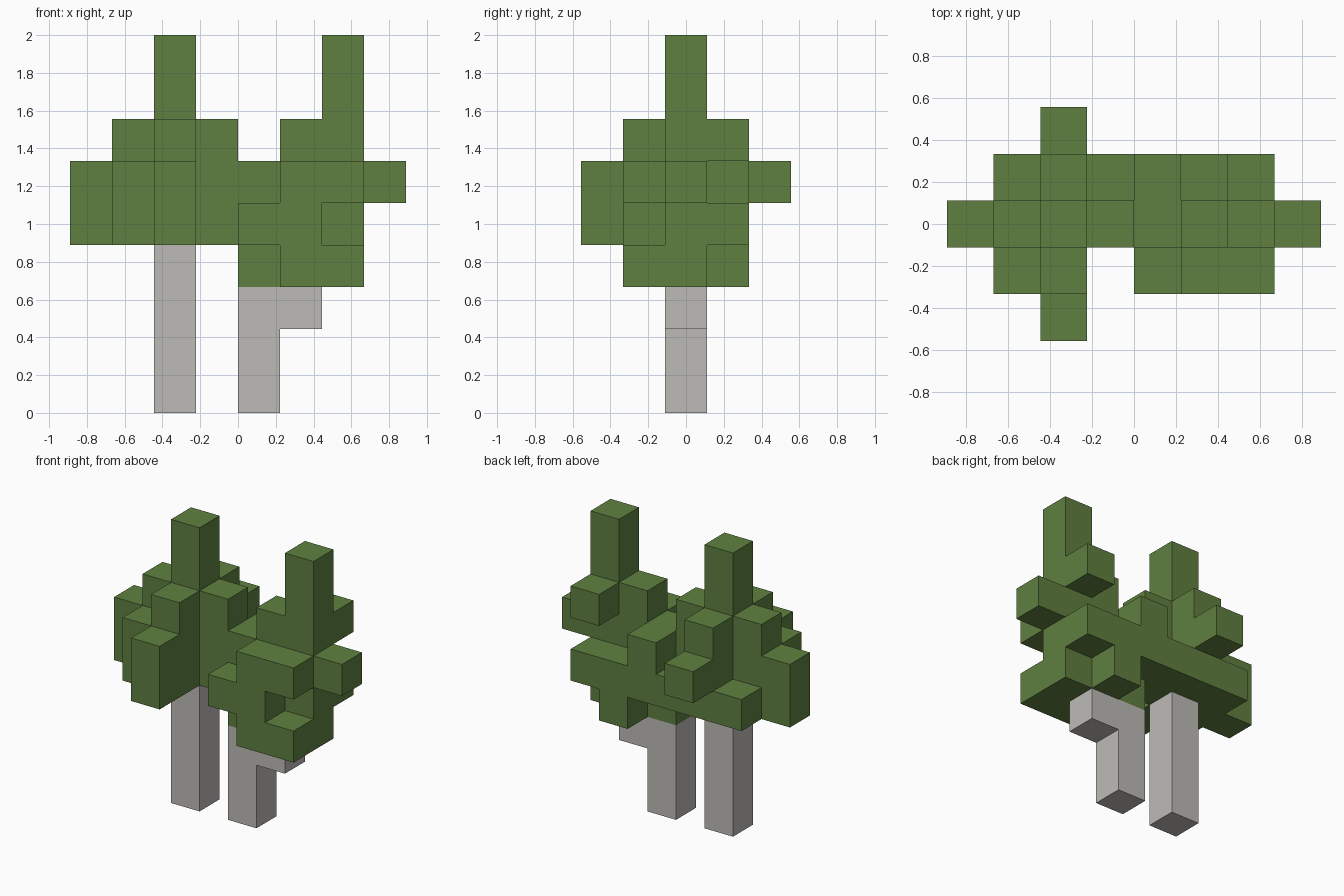
import bpy
import bmesh
from mathutils import Vector

cube = bpy.data.objects.get("Cube")
if cube:
    bpy.data.objects.remove(cube, do_unlink=True)

UNIT = 2 / 9  # edge length of one block


def make_material(name, color):
    mat = bpy.data.materials.new(name)
    mat.use_nodes = True
    mat.diffuse_color = (*color, 1)
    bsdf = mat.node_tree.nodes["Principled BSDF"]
    bsdf.inputs["Base Color"].default_value = (*color, 1)
    bsdf.inputs["Roughness"].default_value = 0.9
    return mat


def fill(*boxes):
    """Blocks inside inclusive (x, y, z) cell ranges."""
    return {(x, y, z)
            for (x0, x1), (y0, y1), (z0, z1) in boxes
            for x in range(x0, x1 + 1)
            for y in range(y0, y1 + 1)
            for z in range(z0, z1 + 1)}


def build_blocks(name, cells, solid, mat):
    """Skin the blocks, leaving out faces buried in neighbouring blocks."""
    bm = bmesh.new()
    for cell in cells:
        center = Vector(cell) + Vector((0.5, 0, 0.5))
        for axis in range(3):
            for sign in (-1, 1):
                normal = Vector((0, 0, 0))
                normal[axis] = sign
                if tuple(int(c + n) for c, n in zip(cell, normal)) in solid:
                    continue
                u = Vector((0, 0, 0))
                u[(axis + 1) % 3] = 0.5
                v = normal.cross(u)
                mid = center + normal / 2
                corners = (mid - u - v, mid + u - v, mid + u + v, mid - u + v)
                bm.faces.new([bm.verts.new(c * UNIT) for c in corners])
    bmesh.ops.remove_doubles(bm, verts=bm.verts[:], dist=0.001)
    mesh = bpy.data.meshes.new(name)
    bm.to_mesh(mesh)
    bm.free()
    mesh.materials.append(mat)
    obj = bpy.data.objects.new(name, mesh)
    bpy.context.collection.objects.link(obj)


bark = make_material("pale bark", (0.51, 0.497, 0.474))
leaf = make_material("leaf green", (0.114, 0.216, 0.051))

# Straight trunk, and a shorter trunk with a side branch
right_trunk = fill(((-2, -2), (0, 0), (0, 3)))
left_trunk = fill(((0, 0), (0, 0), (0, 2)), ((1, 1), (0, 0), (2, 2)))

leaves = fill(
    # right crown: core, spire, arms
    ((-3, -1), (0, 0), (4, 6)),
    ((-2, -2), (0, 0), (7, 8)),
    ((-4, -4), (0, 0), (4, 5)),
    ((-2, -2), (-1, 1), (4, 6)),
    ((-3, -3), (-1, -1), (4, 5)),
    ((-2, -2), (-2, -2), (4, 5)),
    ((-2, -2), (2, 2), (5, 5)),
    # low hedge along the back of both crowns
    ((-3, 2), (1, 1), (4, 4)),
    # left crown: core, spire, side arm
    ((0, 2), (0, 0), (3, 5)),
    ((1, 2), (0, 0), (6, 6)),
    ((2, 2), (0, 0), (7, 8)),
    ((3, 3), (0, 0), (5, 5)),
    # left crown: front clumps around an open notch
    ((1, 1), (-1, -1), (3, 5)),
    ((0, 0), (-1, -1), (4, 4)),
    ((2, 2), (-1, -1), (3, 3)),
    ((2, 2), (-1, -1), (5, 5)),
    # left crown: back clumps
    ((0, 0), (1, 1), (5, 5)),
    ((1, 1), (1, 1), (3, 3)),
    ((2, 2), (1, 1), (6, 6)),
)

solid = right_trunk | left_trunk | leaves
build_blocks("right_trunk", right_trunk, solid, bark)
build_blocks("left_trunk", left_trunk, solid, bark)
build_blocks("leaves", leaves, solid, leaf)
